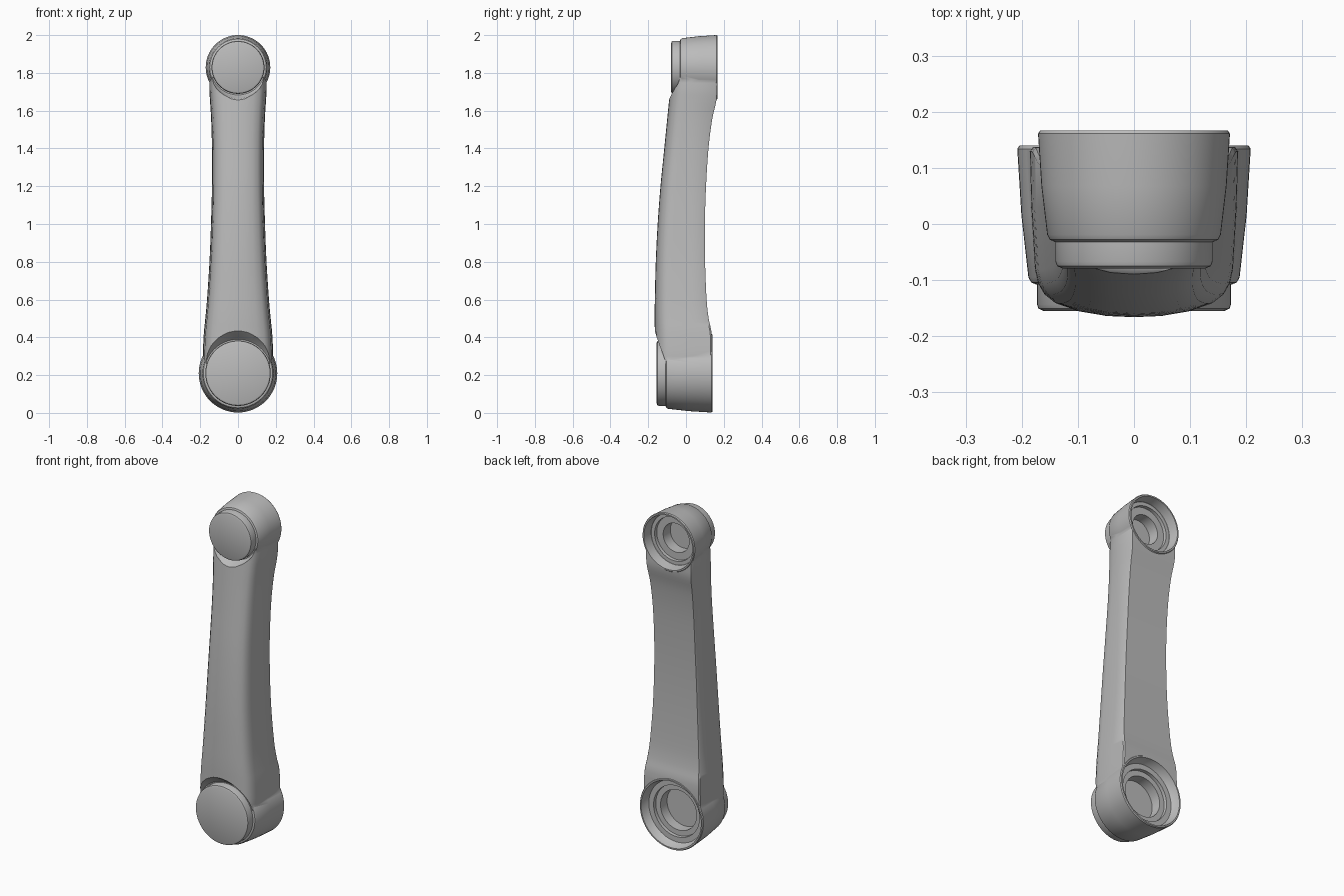
import bpy
import bmesh
from math import cos, sin, pi, radians
from mathutils import Vector

if "Cube" in bpy.data.objects:
    bpy.data.objects.remove(bpy.data.objects["Cube"])

metal = bpy.data.materials.new("grey metal")
metal.use_nodes = True
metal.diffuse_color = (0.5, 0.5, 0.5, 1)
metal.node_tree.nodes["Principled BSDF"].inputs["Base Color"].default_value = (0.5, 0.5, 0.5, 1)


def skin(name, rings):
    """Closed solid through a list of equally long point rings."""
    bm = bmesh.new()
    rows = [[bm.verts.new(p) for p in ring] for ring in rings]
    n = len(rows[0])
    for a, b in zip(rows, rows[1:]):
        for i in range(n):
            j = (i + 1) % n
            bm.faces.new((a[i], a[j], b[j], b[i]))
    bm.faces.new(rows[0])
    bm.faces.new(rows[-1])
    bmesh.ops.recalc_face_normals(bm, faces=bm.faces)
    mesh = bpy.data.meshes.new(name)
    bm.to_mesh(mesh)
    bm.free()
    obj = bpy.data.objects.new(name, mesh)
    bpy.context.collection.objects.link(obj)
    mesh.materials.append(metal)
    return obj


def lathe(name, z, profile, steps=64):
    """Turn a (radius, y) profile around a front-to-back axis at height z."""
    turn = [2 * pi * i / steps for i in range(steps)]
    return skin(name, [[(r * cos(a), y, z + r * sin(a)) for a in turn] for r, y in profile])


def combine(target, tool, operation):
    mod = target.modifiers.new(operation.lower(), "BOOLEAN")
    mod.operation = operation
    mod.solver = "EXACT"
    mod.object = tool
    bpy.context.view_layer.objects.active = target
    bpy.ops.object.modifier_apply(modifier=mod.name)
    bpy.data.objects.remove(tool)


def smooth_stations(rows, cuts=4):
    """Catmull-Rom interpolation between stations."""
    pts = [Vector(r) for r in rows]
    pts = [pts[0]] + pts + [pts[-1]]
    out = []
    for a, b, c, d in zip(pts, pts[1:], pts[2:], pts[3:]):
        for k in range(cuts):
            t = k / cuts
            out.append(b + 0.5 * t * (c - a + t * (2 * a - 5 * b + 4 * c - d
                                                  + t * (3 * (b - c) + d - a))))
    return out + [pts[-1]]


def section(z, w, front, back):
    """Flat back, tapered sides and a crowned front."""
    half = [(0.5, back), (0.97, back), (1, back - 0.008), (0.985, 0.03), (0.95, front + 0.085),
            (0.92, front + 0.06), (0.86, front + 0.04), (0.76, front + 0.024),
            (0.55, front + 0.01), (0.28, front + 0.002)]
    right = [(w * x, y, z) for x, y in half]
    return right + [(0, front, z)] + [(-x, y, h) for x, y, h in reversed(right)]


# Arm stations: height, half width, front, back
stations = [(0.215, 0.18, -0.165, 0.137), (0.3, 0.186, -0.165, 0.137), (0.42, 0.181, -0.165, 0.136),
            (0.5, 0.173, -0.166, 0.12), (0.6, 0.164, -0.165, 0.109), (0.8, 0.151, -0.16, 0.101),
            (1.0, 0.143, -0.15, 0.1), (1.2, 0.138, -0.135, 0.106), (1.4, 0.138, -0.115, 0.119),
            (1.55, 0.142, -0.1, 0.138), (1.65, 0.148, -0.09, 0.16), (1.72, 0.152, -0.083, 0.163),
            (1.83, 0.15, -0.075, 0.163)]
arm = skin("arm", [section(*s) for s in smooth_stations(stations)])


def build_end(label, z, r, front, back, cap_r, cap_front, lip_r, steps):
    # Tapered hub with rounded rims
    slim = r * 0.905
    hub = lathe(label + "_hub", z, [
        (slim - 0.014, front), (slim - 0.005, front + 0.004), (slim, front + 0.013),
        (r * 0.965, (front + back) / 2), (r, back - 0.006), (r - 0.004, back)])
    # Scalloped relief where the arm meets the cap
    relief = lathe("relief", z, [
        (cap_r + 0.006, front - 0.001), (cap_r + 0.016, front - 0.012),
        (lip_r - 0.012, cap_front - 0.002), (lip_r, cap_front - 0.014), (lip_r, -0.4)])
    combine(arm, relief, "DIFFERENCE")
    combine(arm, hub, "UNION")
    # Stepped socket open to the back
    socket = [(r - 0.012, back + 0.01), (r - 0.012, back)]
    for radius, depth_in, depth_out in steps:
        socket += [(radius, back - depth_in), (radius - 0.001, back - depth_out)]
    combine(arm, lathe("socket", z, socket), "DIFFERENCE")
    # Raised round cap
    lathe(label + "_cap", z, [
        (cap_r, front + 0.02), (cap_r, cap_front + 0.012), (cap_r - 0.003, cap_front + 0.004),
        (cap_r - 0.012, cap_front)])


build_end("lower", 0.21, 0.208, -0.108, 0.14, 0.173, -0.155, 0.228,
          [(0.182, 0.05, 0.051), (0.15, 0.051, 0.07), (0.118, 0.07, 0.13)])
build_end("upper", 1.829, 0.171, -0.032, 0.167, 0.14, -0.079, 0.176,
          [(0.15, 0.055, 0.056), (0.128, 0.056, 0.075), (0.085, 0.075, 0.14)])

# Smooth shading with crisp rims
bpy.ops.object.select_all(action="DESELECT")
for obj in bpy.data.objects:
    if obj.type == "MESH" and metal.name in obj.data.materials:
        obj.select_set(True)
        bpy.context.view_layer.objects.active = obj
bpy.ops.object.shade_smooth_by_angle(angle=radians(35))
